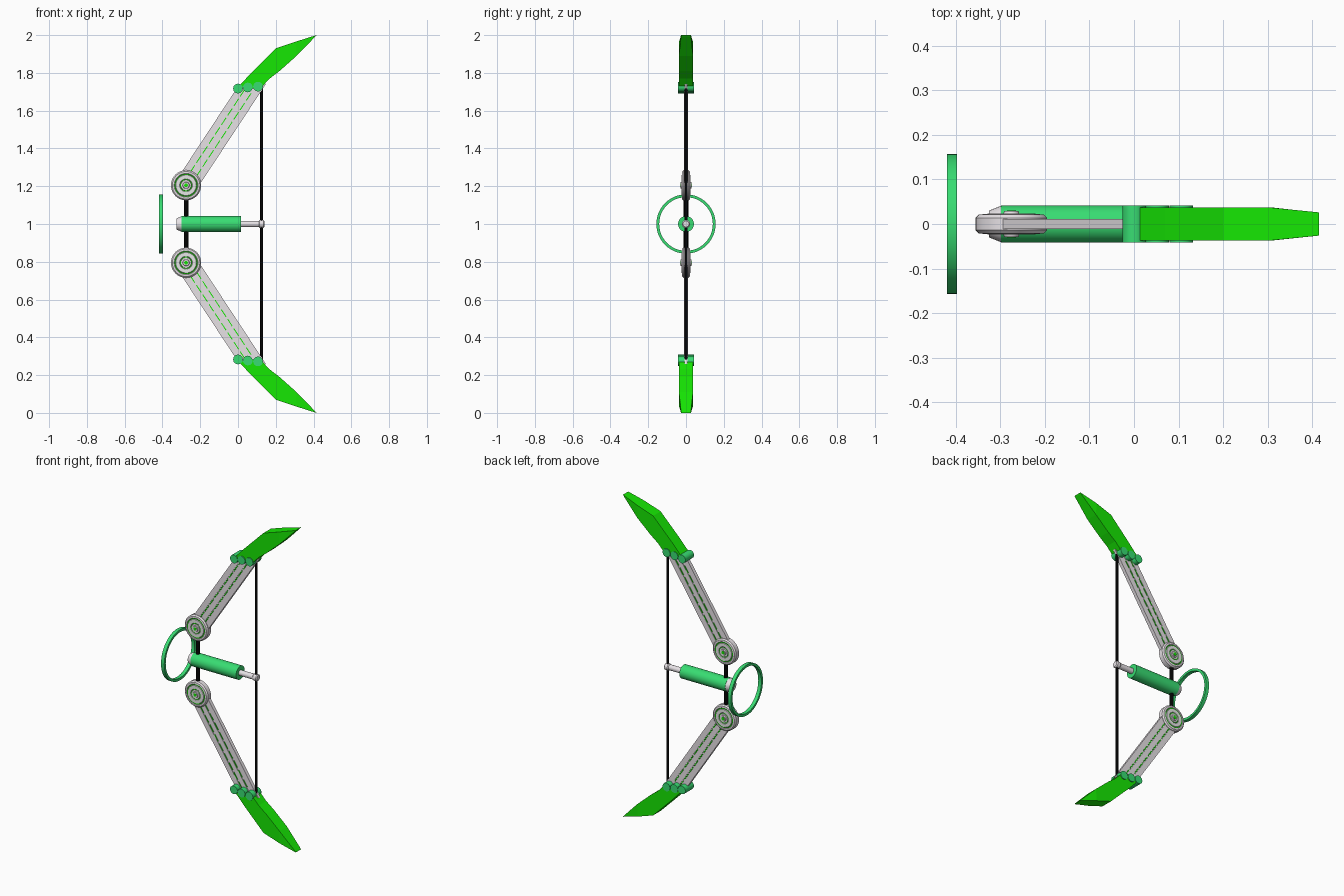
import bpy, bmesh, math
from mathutils import Matrix, Vector

cube = bpy.data.objects.get("Cube")
if cube:
    bpy.data.objects.remove(cube, do_unlink=True)


def material(name, r, g, b):
    m = bpy.data.materials.new(name)
    m.use_nodes = True
    m.diffuse_color = (r, g, b, 1)
    m.node_tree.nodes["Principled BSDF"].inputs["Base Color"].default_value = (r, g, b, 1)
    return m


LEAF = material("bright green", 0.008, 0.8, 0.001)
SEA = material("sea green", 0.04, 0.72, 0.17)
GREY = material("light grey", 0.8, 0.76, 0.79)
WHITE = material("white", 0.95, 0.95, 0.95)
BLACK = material("black", 0.001, 0.001, 0.001)


def finish(bm, name, mats, mirror=False, smooth=False):
    """Turn a bmesh centred on mid height into an object, mirrored to the lower half if asked."""
    bmesh.ops.recalc_face_normals(bm, faces=bm.faces)
    me = bpy.data.meshes.new(name)
    bm.to_mesh(me)
    bm.free()
    for m in mats:
        me.materials.append(m)
    ob = bpy.data.objects.new(name, me)
    ob.location.z = 1
    bpy.context.collection.objects.link(ob)
    if mirror:
        mod = ob.modifiers.new("lower half", 'MIRROR')
        mod.use_axis = (False, False, True)
        mod.use_mirror_merge = False
    if smooth:
        bpy.ops.object.select_all(action='DESELECT')
        ob.select_set(True)
        bpy.context.view_layer.objects.active = ob
        bpy.ops.object.shade_smooth_by_angle(angle=math.radians(35))


def loft(bm, rings, closed=False):
    """Skin matching loops of points; cap the ends unless closed."""
    loops = [[bm.verts.new(p) for p in r] for r in rings]
    n = len(loops[0])
    pairs = list(zip(loops, loops[1:])) + ([(loops[-1], loops[0])] if closed else [])
    for a, b in pairs:
        for i in range(n):
            j = (i + 1) % n
            bm.faces.new((a[i], a[j], b[j], b[i]))
    if not closed:
        bm.faces.new(loops[0])
        bm.faces.new(loops[-1])


def lathe(bm, profile, axis, centre=(0, 0, 0), sides=32, closed=False):
    """Revolve (radius, distance) pairs round the x or y axis."""
    rings = []
    for r, d in profile:
        ring = []
        for i in range(sides):
            a = math.tau * i / sides
            u, v = r * math.cos(a), r * math.sin(a)
            p = (d, u, v) if axis == 'x' else (u, d, v)
            ring.append(Vector(p) + Vector(centre))
        rings.append(ring)
    loft(bm, rings, closed)


def prism(bm, outline, y):
    loft(bm, [[(x, s * y, z) for x, z in outline] for s in (-1, 1)])


# Limb arms: thin core with raised rails and green strips in the grooves
HUB = Vector((-0.275, 0, 0.205))
DIR = Vector((0.55, 0, 0.835)).normalized()
SIDE = Vector((DIR.z, 0, -DIR.x))


def along(length, side):
    p = HUB + DIR * length + SIDE * side
    return p.x, p.z


def bar(bm, side, width, y, start, end_left, end_right):
    a, b = side - width / 2, side + width / 2
    prism(bm, [along(start, a), along(start, b), along(end_right, b), along(end_left, a)], y)


bm = bmesh.new()
bar(bm, 0, 0.116, 0.008, 0, 0.58, 0.68)
for side, width in ((-0.041, 0.034), (0, 0.03), (0.041, 0.034)):
    bar(bm, side, width, 0.011, 0, 0.59, 0.63)
finish(bm, "limb_arms", [GREY], mirror=True)

bm = bmesh.new()
for side in (-0.0195, 0.0195):
    for k in range(9):
        start = 0.07 + k * 0.06
        bar(bm, side, 0.005, 0.0115, start, start + 0.045, start + 0.045)
finish(bm, "limb_light_strips", [LEAF], mirror=True)

# Pivot wheels: turned profile, grey rim, white face and green rings in the recesses
half = [(0.016, 0.029), (0.018, 0.023), (0.027, 0.023), (0.028, 0.021), (0.032, 0.021),
        (0.034, 0.023), (0.054, 0.023), (0.056, 0.02), (0.061, 0.02),
        (0.063, 0.022), (0.073, 0.021), (0.08, 0.014)]
bm = bmesh.new()
lathe(bm, [(r, -y) for r, y in half] + half[::-1], 'y', HUB, 40)
for f in bm.faces:
    r = sum(Vector((v.co.x - HUB.x, v.co.z - HUB.z)).length for v in f.verts) / len(f.verts)
    if 0.0565 < r < 0.0615 or 0.0285 < r < 0.0315:
        f.material_index = 1
    elif 0.0315 < r < 0.0565:
        f.material_index = 2
finish(bm, "pivot_wheels", [GREY, LEAF, WHITE], mirror=True, smooth=True)

bm = bmesh.new()
lathe(bm, [(0.01, -0.0305), (0.01, 0.0305)], 'y', HUB, 20)
finish(bm, "pivot_pins", [LEAF], mirror=True, smooth=True)

# Blade tips: outer x z, inner x z, half thickness
sections = [(0.0, 0.725, 0.1, 0.715, 0.037), (0.07, 0.80, 0.13, 0.73, 0.037),
            (0.12, 0.85, 0.168, 0.77, 0.037), (0.2, 0.93, 0.22, 0.81, 0.037),
            (0.305, 0.965, 0.31, 0.89, 0.037), (0.415, 1.0, 0.41, 0.993, 0.026)]
bm = bmesh.new()
loft(bm, [[(ox, -w, oz), (ox, w, oz), (ix, w, iz), (ix, -w, iz)]
          for ox, oz, ix, iz, w in sections])
finish(bm, "blade_tips", [LEAF], mirror=True)

# Clamp pins where blades meet the arms
bm = bmesh.new()
for x, z in ((0, 0.717), (0.052, 0.723), (0.106, 0.727)):
    lathe(bm, [(0.026, -0.042), (0.026, 0.042)], 'y', (x, 0, z), 12)
finish(bm, "clamp_pins", [SEA], mirror=True, smooth=True)

# Bowstring and riser
for name, x, radius, depth in (("bowstring", 0.125, 0.0075, 1.46), ("riser", HUB.x, 0.012, 0.4)):
    bm = bmesh.new()
    bmesh.ops.create_cone(bm, cap_ends=True, segments=12, radius1=radius, radius2=radius,
                          depth=depth, matrix=Matrix.Translation((x, 0, 0)))
    finish(bm, name, [BLACK], smooth=True)

# Central barrel, nose cap and draw rod
bm = bmesh.new()
lathe(bm, [(0.042, -0.298), (0.042, 0.016)], 'x')
finish(bm, "barrel", [SEA], smooth=True)
bm = bmesh.new()
lathe(bm, [(0.03, -0.325), (0.041, -0.298), (0.041, -0.29)], 'x')
finish(bm, "barrel_nose", [GREY], smooth=True)
bm = bmesh.new()
lathe(bm, [(0.017, 0), (0.017, 0.11), (0.021, 0.115), (0.021, 0.135), (0.016, 0.14)], 'x', sides=20)
finish(bm, "draw_rod", [GREY], smooth=True)

# Sight ring ahead of the barrel
bm = bmesh.new()
lathe(bm, [(0.142, -0.419), (0.157, -0.419), (0.157, -0.397), (0.142, -0.397)], 'x',
      sides=48, closed=True)
finish(bm, "sight_ring", [SEA], smooth=True)
